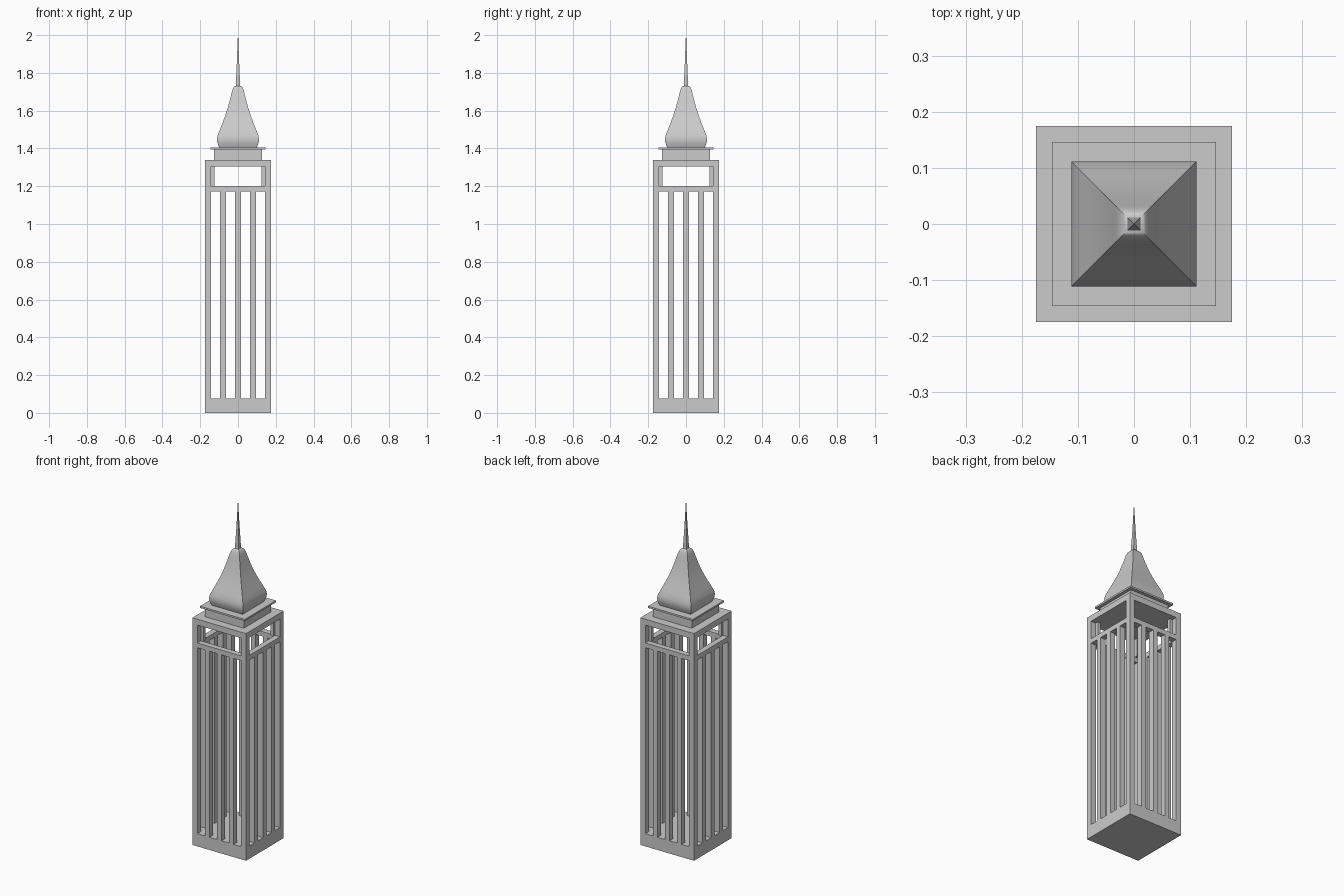
import bpy, bmesh, math

if "Cube" in bpy.data.objects:
    bpy.data.objects.remove(bpy.data.objects["Cube"])


def boxes(name, items):
    """One object from several (centre, size) boxes."""
    bm = bmesh.new()
    for c, s in items:
        vs = bmesh.ops.create_cube(bm, size=1)["verts"]
        for v in vs:
            v.co = [v.co[i] * s[i] + c[i] for i in range(3)]
    return finish(name, bm)


def finish(name, bm):
    me = bpy.data.meshes.new(name)
    bm.to_mesh(me)
    bm.free()
    ob = bpy.data.objects.new(name, me)
    bpy.context.collection.objects.link(ob)
    return ob


def slab(name, half, z0, z1):
    return boxes(name, [((0, 0, (z0 + z1) / 2), (2 * half, 2 * half, z1 - z0))])


def square_lathe(name, profile):
    """Stack of square rings from (half width, z) pairs, capped at both ends."""
    bm = bmesh.new()
    rings = [[bm.verts.new((r * x, r * y, z)) for x, y in ((-1, -1), (1, -1), (1, 1), (-1, 1))]
             for r, z in profile]
    for a, b in zip(rings, rings[1:]):
        for i in range(4):
            j = (i + 1) % 4
            bm.faces.new((a[i], a[j], b[j], b[i]))
    bm.faces.new(rings[0][::-1])
    bm.faces.new(rings[-1])
    return finish(name, bm)


W, T = 0.175, 0.033          # tower half width, wall thickness
M = W - T / 2                # wall centre line
SLOT0, SLOT1, OPEN0, OPEN1, TOP = 0.075, 1.172, 1.20, 1.305, 1.34

# Solid base and roof slab
slab("base", W, 0, SLOT0)
slab("roof_slab", W, OPEN1, TOP)

# Corner posts, with a thicker inner part at the belfry
h = OPEN1 - SLOT0
corners = [(sx, sy) for sx in (-1, 1) for sy in (-1, 1)]
boxes("corner_posts", [((sx * M, sy * M, SLOT0 + h / 2), (T, T, h)) for sx, sy in corners])
boxes("belfry_posts", [((sx * 0.134, sy * 0.134, (OPEN0 + OPEN1) / 2), (0.018, 0.018, OPEN1 - OPEN0))
                       for sx, sy in corners])

# Rails and mullions on the four sides
rails, bars = [], []
zr, hr = (SLOT1 + OPEN0) / 2, OPEN0 - SLOT1
zb, hb = (SLOT0 + SLOT1) / 2, SLOT1 - SLOT0
L = 2 * (W - T)
for s in (-1, 1):
    rails += [((0, s * M, zr), (L, T, hr)), ((s * M, 0, zr), (T, L, hr))]
    for p in (-0.079, 0, 0.079):
        bars += [((p, s * M, zb), (0.03, T, hb)), ((s * M, p, zb), (T, 0.03, hb))]
boxes("rails", rails)
boxes("mullions", bars)

# Stepped block and cornice
slab("upper_block", 0.126, TOP, 1.395)
slab("cornice", 0.146, 1.395, 1.405)

# Curved four-sided roof
roof = square_lathe("curved_roof", [
    (0.100, 1.405), (0.105, 1.418), (0.110, 1.435), (0.111, 1.45), (0.108, 1.468),
    (0.098, 1.495), (0.084, 1.53), (0.070, 1.567), (0.057, 1.605), (0.046, 1.645),
    (0.037, 1.68), (0.031, 1.705), (0.026, 1.72), (0.020, 1.728), (0.015, 1.731)])
bpy.context.view_layer.objects.active = roof
roof.select_set(True)
bpy.ops.object.shade_smooth_by_angle(angle=math.radians(35))

# Needle spire
square_lathe("spire", [(0.012, 1.73), (0.006, 1.86), (0.0008, 2.0)])
